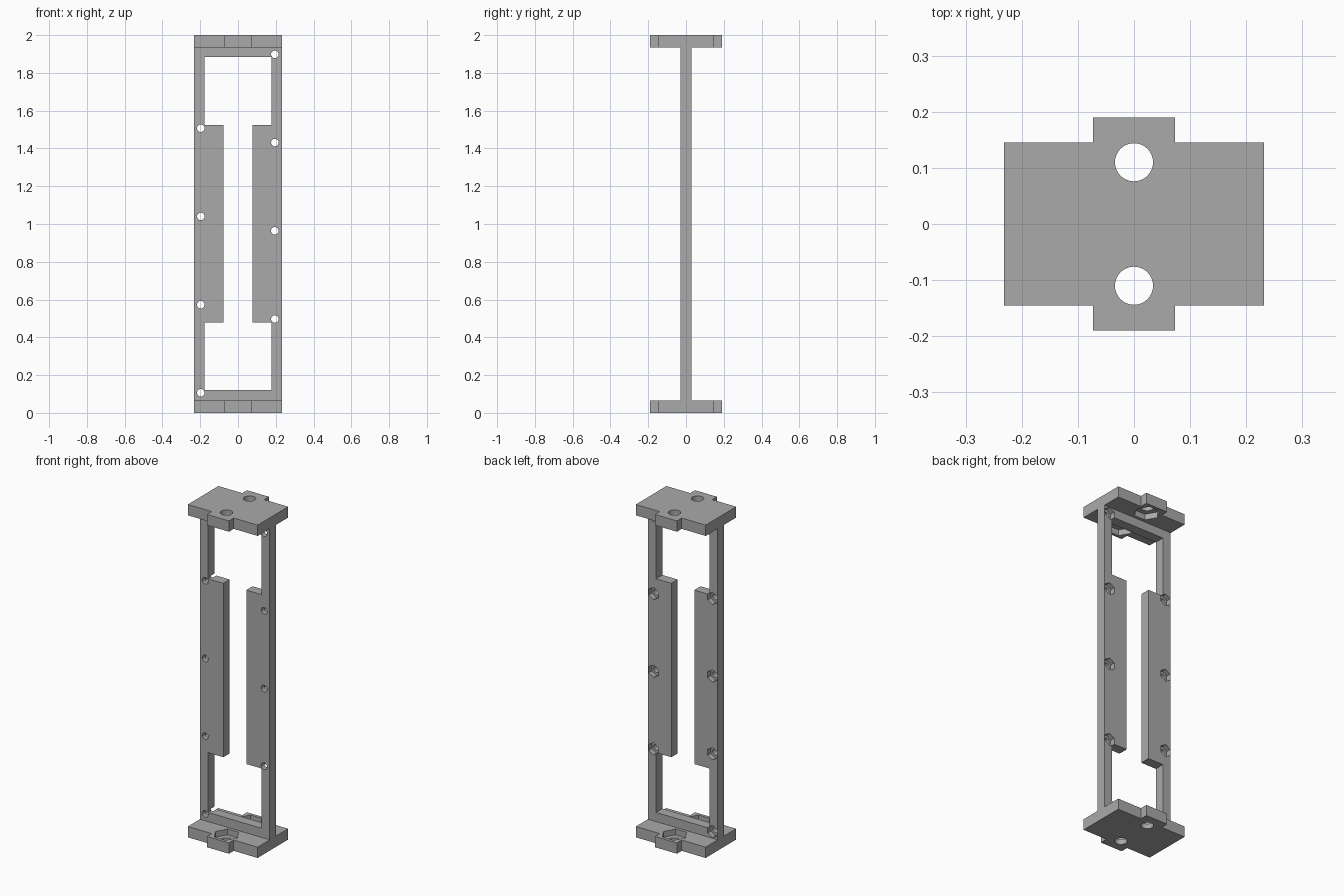
import bpy, bmesh, math
from mathutils import Matrix, Vector

if "Cube" in bpy.data.objects:
    bpy.data.objects.remove(bpy.data.objects["Cube"])

grey = bpy.data.materials.new("plain_grey")
grey.diffuse_color = (0.4, 0.4, 0.4, 1)
grey.use_nodes = True
grey.node_tree.nodes["Principled BSDF"].inputs["Base Color"].default_value = grey.diffuse_color


def prism(name, points, z0, z1, matrix=Matrix()):
    """Extrude a 2D outline from z0 to z1, then transform it."""
    bm = bmesh.new()
    face = bm.faces.new([bm.verts.new((x, y, z0)) for x, y in points])
    ext = bmesh.ops.extrude_face_region(bm, geom=[face])
    verts = [g for g in ext["geom"] if isinstance(g, bmesh.types.BMVert)]
    bmesh.ops.translate(bm, vec=Vector((0, 0, z1 - z0)), verts=verts)
    bmesh.ops.transform(bm, matrix=matrix, verts=bm.verts)
    bmesh.ops.recalc_face_normals(bm, faces=bm.faces)
    mesh = bpy.data.meshes.new(name)
    bm.to_mesh(mesh)
    bm.free()
    mesh.materials.append(grey)
    obj = bpy.data.objects.new(name, mesh)
    bpy.context.collection.objects.link(obj)
    return obj


def ring(x, y, r, n, turn=0.0):
    return [(x + r * math.cos(turn + i * math.tau / n),
             y + r * math.sin(turn + i * math.tau / n)) for i in range(n)]


def cut(obj, cutters):
    """Subtract the cutters and remove them."""
    for c in cutters:
        m = obj.modifiers.new("cut", "BOOLEAN")
        m.operation, m.solver, m.object = "DIFFERENCE", "EXACT", c
    bpy.context.view_layer.update()
    dg = bpy.context.evaluated_depsgraph_get()
    mesh = bpy.data.meshes.new_from_object(obj.evaluated_get(dg))
    obj.modifiers.clear()
    obj.data = mesh
    for c in cutters:
        bpy.data.objects.remove(c)


W, T = 0.232, 0.065          # half width, plate thickness

# end plates: rectangle with a tab front and back, bolt holes, nut pockets inside
quarter = [(W, 0.145), (0.073, 0.145), (0.073, 0.19)]
outline = (quarter + [(-x, y) for x, y in reversed(quarter)]
           + [(-x, -y) for x, y in quarter] + [(x, -y) for x, y in reversed(quarter)])
for name, mat in (("bottom_plate", Matrix()),
                  ("top_plate", Matrix.Translation((0, 0, 2)) @ Matrix.Scale(-1, 4, (0, 0, 1)))):
    plate = prism(name, outline, 0, T, mat)
    cutters = []
    for y in (-0.11, 0.11):
        cutters.append(prism("cutter", ring(0, y, 0.034, 32), -0.1, 0.1, mat))
        cutters.append(prism("cutter", ring(0, y, 0.072, 6), 0.03, 0.1, mat))
    cut(plate, cutters)

# upright frame: drawn in x,z and stood up so that local z becomes -y
stand = Matrix.Rotation(math.pi / 2, 4, "X")
frame = prism("upright_frame", [(-W, T), (W, T), (W, 2 - T), (-W, 2 - T)], -0.03, 0.03, stand)

# window that leaves the two side panels standing inward
side = [(0.178, 0.12), (0.178, 0.479), (0.076, 0.479),
        (0.076, 1.524), (0.178, 1.524), (0.178, 1.883)]
cutters = [prism("cutter", side + [(-x, z) for x, z in reversed(side)], -0.1, 0.1, stand)]

# screw holes with nut pockets on the back
for x, z0 in ((-0.197, 0.106), (0.195, 0.497)):
    for i in range(4):
        z = z0 + i * 0.467
        cutters.append(prism("cutter", ring(x, z, 0.02, 24), -0.1, 0.1, stand))
        cutters.append(prism("cutter", ring(x, z, 0.037, 6, math.pi / 6), -0.1, 0.0, stand))
cut(frame, cutters)
